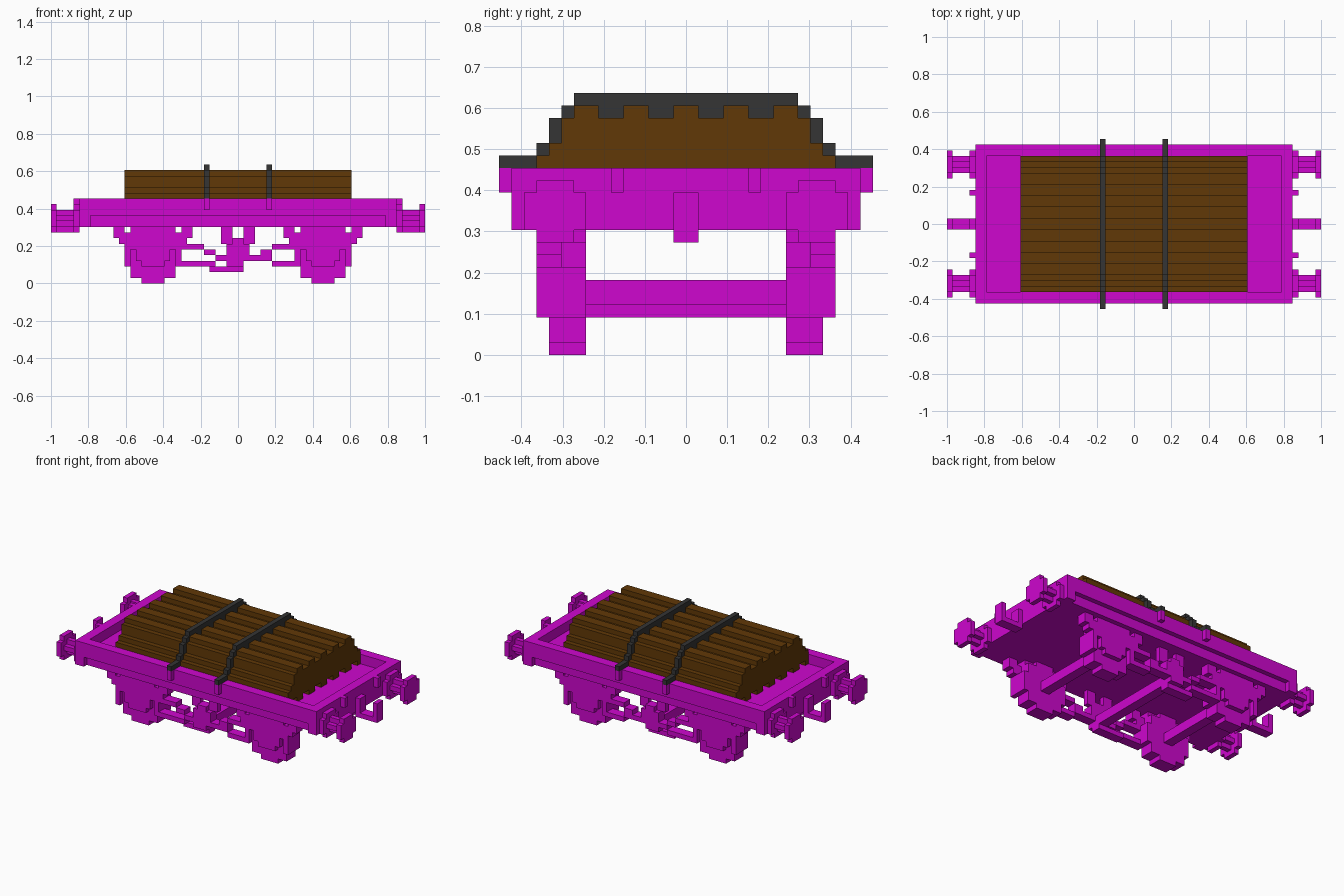
import bpy, bmesh
from mathutils import Vector

if "Cube" in bpy.data.objects:
    bpy.data.objects.remove(bpy.data.objects["Cube"])

U = 2 / 66  # one block of the grid


def material(name, rgb):
    m = bpy.data.materials.new(name)
    m.diffuse_color = (*rgb, 1)
    m.use_nodes = True
    m.node_tree.nodes["Principled BSDF"].inputs["Base Color"].default_value = m.diffuse_color
    return m


PAINT = material("magenta_paint", (0.62, 0.002, 0.62))
WOOD = material("brown_timber", (0.12, 0.04, 0.002))
IRON = material("dark_strap", (0.035, 0.035, 0.035))

filled = {}  # block position -> part name
parts = {}   # part name -> material


def part(name, boxes, mat, sx=1, sy=1):
    """Fill blocks (x0, x1, y0, y1, z0, z1) for a part, optionally flipped."""
    parts[name] = mat
    for x0, x1, y0, y1, z0, z1 in boxes:
        if sx < 0:
            x0, x1 = -x1, -x0
        if sy < 0:
            y0, y1 = -y1, -y0
        for x in range(x0, x1):
            for y in range(y0, y1):
                for z in range(z0, z1):
                    filled.setdefault((x, y, z), name)


def build():
    """Make one object per part, keeping only the outer block faces."""
    meshes = {n: bmesh.new() for n in parts}
    for (x, y, z), name in filled.items():
        bm = meshes[name]
        c = Vector((x + 0.5, y + 0.5, z + 0.5))
        for axis in range(3):
            for s in (-1, 1):
                n = Vector((0, 0, 0))
                n[axis] = s
                key = (x + int(n.x), y + int(n.y), z + int(n.z))
                if key in filled:
                    continue
                a = Vector((0, 0, 0))
                a[(axis + 1) % 3] = 0.5
                b = n.cross(a)
                bm.faces.new([bm.verts.new((c + n / 2 + p) * U)
                              for p in (-a - b, a - b, a + b, b - a)])
    for name, bm in meshes.items():
        bmesh.ops.remove_doubles(bm, verts=bm.verts, dist=U / 20)
        bmesh.ops.dissolve_limit(bm, angle_limit=0.02, verts=bm.verts,
                                 edges=bm.edges)
        me = bpy.data.meshes.new(name)
        bm.to_mesh(me)
        bm.free()
        me.materials.append(parts[name])
        bpy.context.collection.objects.link(bpy.data.objects.new(name, me))


# Wagon body: solid floor, raised rim, anchors for the straps
part("floor", [(-26, 26, -13, 13, 10, 13)], PAINT)
for s, side in ((-1, "front"), (1, "back")):
    part(side + "_side_rail", [(-26, 26, 12, 14, 12, 15)], PAINT, sy=s)
    part(side + "_strap_anchors",
         [(x, x + 1, 14, 15, 13, 15) for x in (-6, 5)], PAINT, sy=s)

# Ends with hook, small brackets and buffers
for s, end in ((-1, "left"), (1, "right")):
    part(end + "_headstock", [(26, 28, -14, 14, 10, 15)], PAINT, sx=s)
    part(end + "_end_brackets",
         [(28, 29, -6, -5, 13, 15), (28, 29, 5, 6, 13, 15)], PAINT, sx=s)
    part(end + "_coupling_hook",
         [(28, 29, -1, 1, 9, 13), (29, 33, -1, 1, 9, 10),
          (32, 33, -1, 1, 10, 13)], PAINT, sx=s)
    for t, side in ((-1, "front"), (1, "back")):
        part(f"{end}_{side}_buffer", [
            (28, 29, 8, 13, 10, 13), (28, 29, 9, 12, 9, 14),
            (29, 32, 9, 12, 11, 12), (29, 32, 10, 11, 10, 13),
            (32, 33, 8, 13, 10, 13), (32, 33, 9, 12, 9, 14)], PAINT, s, t)

# Wheels, axles, axle guards and springs
WHEEL = [(2, 0, 10), (4, 1, 9), (5, 3, 7)]  # half width, bottom, top
for s, end in ((-1, "left"), (1, "right")):
    part(end + "_axle", [(14, 16, -8, 8, 4, 6)], PAINT, sx=s)
    for t, side in ((-1, "front"), (1, "back")):
        tag = f"{end}_{side}_"
        part(tag + "wheel", [(15 - w, 15 + w, 8, 11, a, b)
                             for w, a, b in WHEEL], PAINT, s, t)
        guard = [(13, 17, 11, 12, 3, 4), (12, 18, 11, 12, 4, 6),
                 (11, 19, 11, 12, 6, 8), (11, 19, 9, 12, 8, 10)]
        part(tag + "axle_guard", guard, PAINT, s, t)
        spring = []
        for d in (-1, 1):
            for a, b, z0, z1 in ((5, 7, 8, 10), (4, 6, 7, 8),
                                 (4, 5, 8, 9), (4, 5, 3, 7)):
                xa, xb = sorted((15 + d * a, 15 + d * b))
                spring.append((xa, xb, 10, 12, z0, z1))
        part(tag + "spring", spring, PAINT, s, t)

# Brake rigging: hangers, hub, stepped rods and cross shaft
RODS = [(-3, -1, 7, 10), (1, 3, 7, 10), (-1, 1, 5, 8), (-2, 2, 4, 7),
        (-2, 1, 3, 4), (-5, 1, 2, 3), (-10, -4, 3, 4), (-4, -2, 4, 5),
        (-6, -4, 5, 6), (-10, -6, 6, 7), (2, 6, 4, 5), (4, 6, 5, 6),
        (6, 10, 6, 7), (6, 11, 3, 4)]
for t, side in ((-1, "front"), (1, "back")):
    part(side + "_brake_rigging",
         [(a, b, 9 if z0 < 3 else 10, 12 if 3 <= z0 < 7 else 11, z0, z1)
          for a, b, z0, z1 in RODS], PAINT, sy=t)
part("brake_shaft", [(-1, 1, -11, 11, 3, 5)], PAINT)

# Timber load with ridges above and below
BUMPS = [(-9, -7), (-5, -3), (-1, 1), (3, 5), (7, 9)]
load = [(-20, 20, -w, w, a, b)
        for w, a, b in ((12, 14, 16), (11, 16, 17), (10, 17, 19))]
load += [(-20, 20, a, b, 19, 20) for a, b in BUMPS]
load += [(-20, 20, a, b, 13, 14) for a, b in BUMPS + [(-12, -11), (11, 12)]]
part("timber_load", load, WOOD)

# Tie-down straps stepping over the load
for x, name in ((-6, "left_strap"), (5, "right_strap")):
    steps = [(x, x + 1, -9, 9, 20, 21)]
    steps += [(x, x + 1, b, b + 2, 19, 20) for b in (-7, -3, 1, 5)]
    for y0, y1, z0, z1 in ((9, 10, 19, 20), (10, 11, 17, 19),
                           (11, 12, 16, 17), (12, 15, 15, 16)):
        steps += [(x, x + 1, y0, y1, z0, z1), (x, x + 1, -y1, -y0, z0, z1)]
    part(name, steps, IRON)

build()
